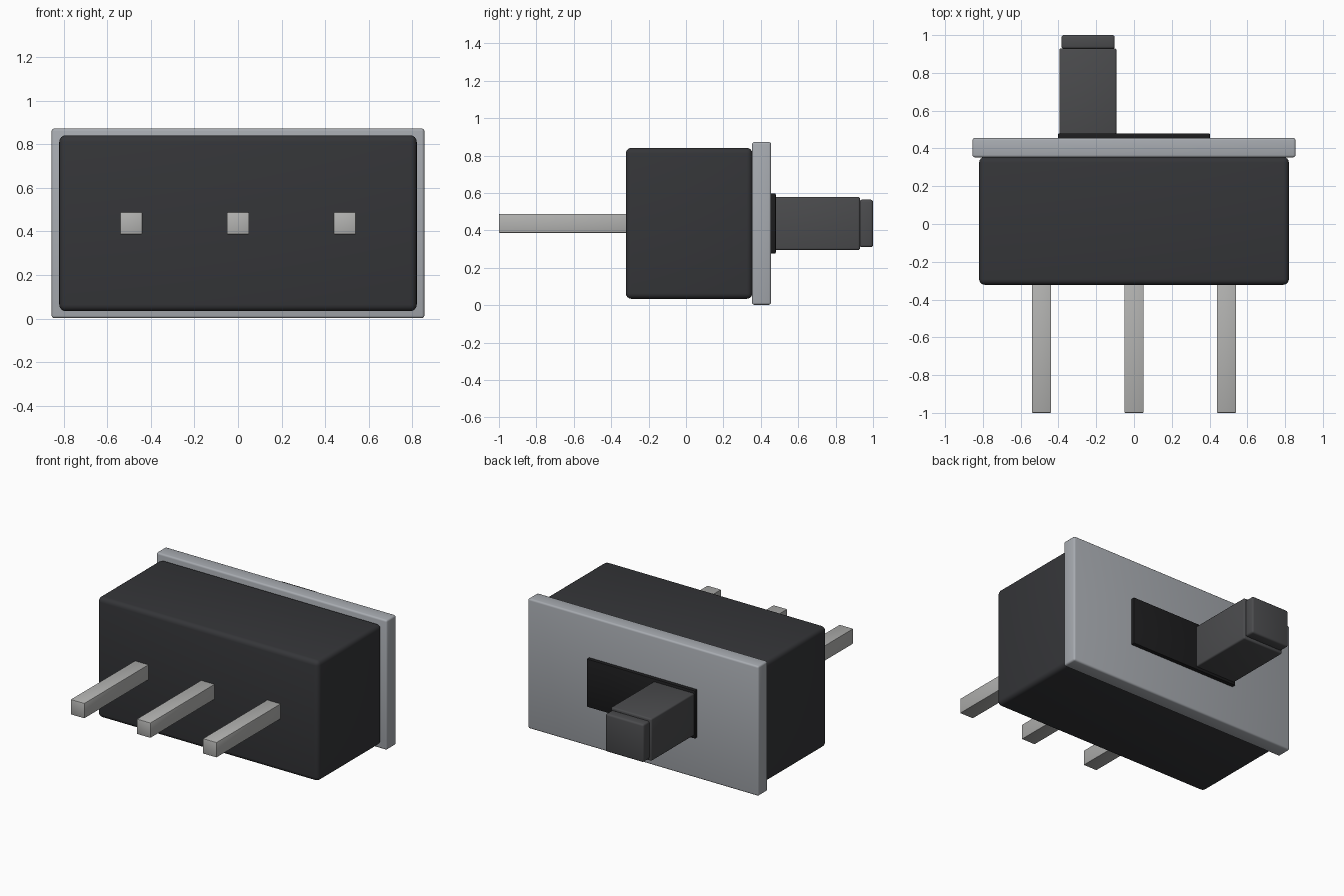
import bpy
from mathutils import Vector

if "Cube" in bpy.data.objects:
    bpy.data.objects.remove(bpy.data.objects["Cube"])


def material(name, rgb):
    m = bpy.data.materials.new(name)
    m.diffuse_color = (*rgb, 1)
    m.use_nodes = True
    m.node_tree.nodes["Principled BSDF"].inputs["Base Color"].default_value = m.diffuse_color
    return m


def box(name, lo, hi, mat, bevel, segments=3):
    """Rounded box spanning the corners lo and hi."""
    lo, hi = Vector(lo), Vector(hi)
    bpy.ops.mesh.primitive_cube_add(size=1, location=(lo + hi) / 2)
    ob = bpy.context.object
    ob.name = name
    ob.scale = hi - lo
    bpy.ops.object.transform_apply(location=False, rotation=False, scale=True)
    ob.data.materials.append(mat)
    mod = ob.modifiers.new("Bevel", 'BEVEL')
    mod.width = bevel
    mod.segments = segments
    bpy.ops.object.modifier_apply(modifier=mod.name)
    bpy.ops.object.shade_smooth_by_angle()
    return ob


housing = material("housing_plastic", (0.035, 0.036, 0.04))
steel = material("plate_steel", (0.39, 0.41, 0.44))
tin = material("pin_metal", (0.45, 0.45, 0.44))
black = material("slot_black", (0.012, 0.012, 0.013))
grip = material("slider_plastic", (0.07, 0.071, 0.075))

# Housing and face plate
box("housing", (-0.82, -0.322, 0.034), (0.82, 0.355, 0.841), housing, 0.03, 4)
box("face_plate", (-0.855, 0.353, 0.002), (0.855, 0.455, 0.872), steel, 0.012)

# Dark slot panel, slightly proud of the plate
box("slot", (-0.402, 0.43, 0.276), (0.402, 0.48, 0.598), black, 0.006, 2)

# Slider and its smaller tip
box("slider", (-0.395, 0.44, 0.295), (-0.093, 0.93, 0.579), grip, 0.01)
box("slider_tip", (-0.384, 0.928, 0.31), (-0.102, 1.0, 0.564), grip, 0.012)

# Three terminal pins
for i, x in enumerate((-0.49, 0, 0.49)):
    box(f"pin_{i + 1}", (x - 0.051, -1.0, 0.386), (x + 0.051, -0.28, 0.488), tin, 0.005, 2)
